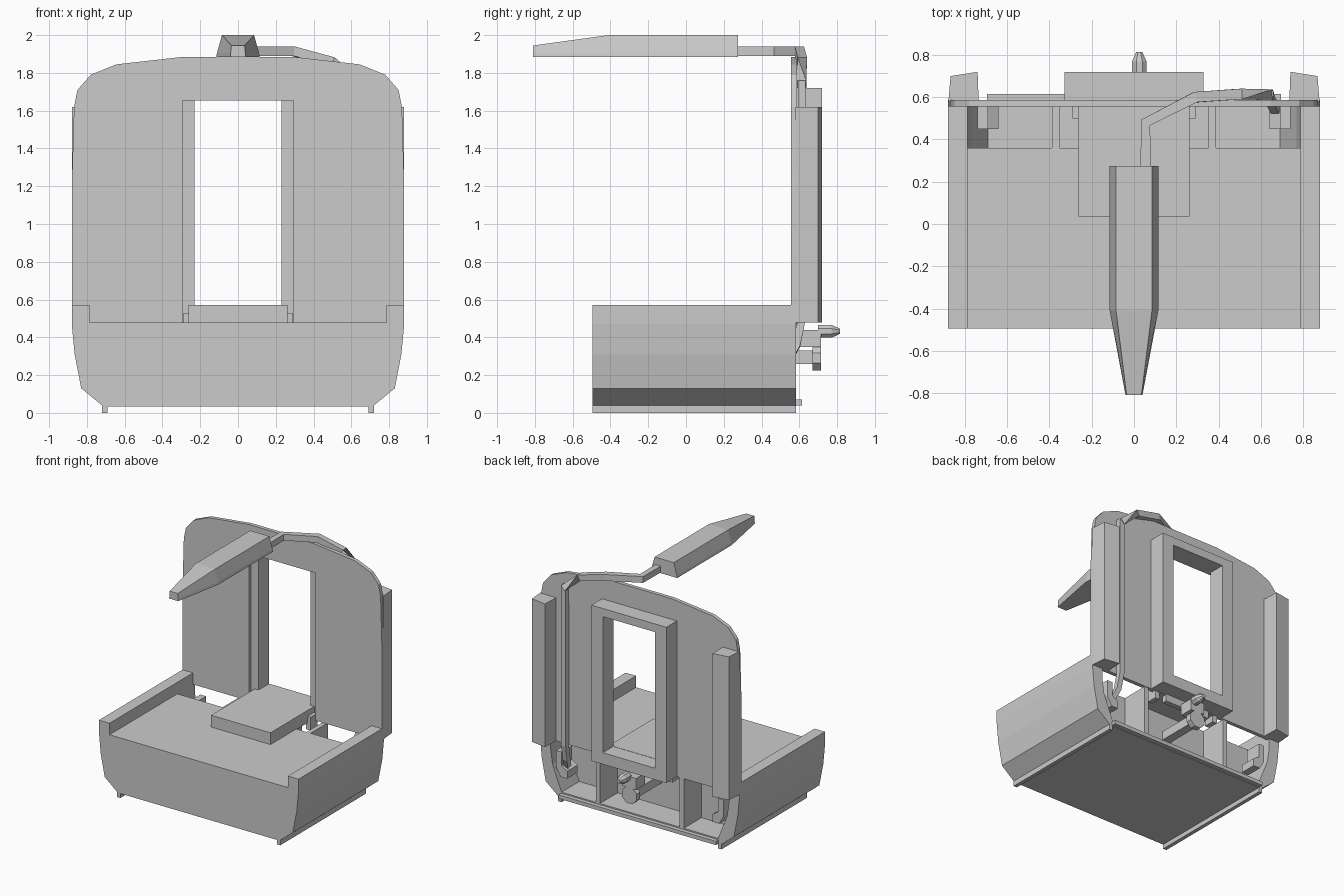
import bpy, bmesh, math
from mathutils import Vector

if "Cube" in bpy.data.objects:
    bpy.data.objects.remove(bpy.data.objects["Cube"])

grey = bpy.data.materials.new("plain grey")
grey.diffuse_color = (0.6, 0.6, 0.6, 1)
grey.use_nodes = True
grey.node_tree.nodes["Principled BSDF"].inputs["Base Color"].default_value = grey.diffuse_color


def finish(name, bm):
    bmesh.ops.recalc_face_normals(bm, faces=bm.faces)
    me = bpy.data.meshes.new(name)
    bm.to_mesh(me)
    bm.free()
    me.materials.append(grey)
    ob = bpy.data.objects.new(name, me)
    bpy.context.collection.objects.link(ob)
    return ob


def loft(name, rings):
    """Skin a list of equally long point rings and cap both ends."""
    bm = bmesh.new()
    vs = [[bm.verts.new(p) for p in r] for r in rings]
    n = len(vs[0])
    for a, b in zip(vs, vs[1:]):
        for i in range(n):
            j = (i + 1) % n
            bm.faces.new((a[i], a[j], b[j], b[i]))
    bm.faces.new(vs[0])
    bm.faces.new(vs[-1])
    return finish(name, bm)


def prism_y(name, pts, y0, y1):
    return loft(name, [[(x, y, z) for x, z in pts] for y in (y0, y1)])


def prism_z(name, pts, z0, z1):
    return loft(name, [[(x, y, z) for x, y in pts] for z in (z0, z1)])


def box(name, x0, x1, y0, y1, z0, z1):
    return prism_z(name, [(x0, y0), (x1, y0), (x1, y1), (x0, y1)], z0, z1)


def mirrored(half):
    """Right-hand half profile, bottom centre to top centre, closed by its mirror."""
    return half + [(-x, z) for x, z in reversed(half)]


def tube(name, path, w, h):
    """Rectangular section swept along a path."""
    pts = [Vector(p) for p in path]
    rings = []
    for i, p in enumerate(pts):
        d = (pts[min(i + 1, len(pts) - 1)] - pts[max(i - 1, 0)]).normalized()
        ref = Vector((0, 0, 1)) if abs(d.z) < 0.6 else Vector((0, 1, 0))
        s = d.cross(ref).normalized() * w
        u = s.cross(d).normalized() * h
        if i and (rings[-1][0] - pts[i - 1]).dot(s + u) < 0:
            s, u = -s, -u
        rings.append([p + s + u, p - s + u, p - s - u, p + s - u])
    return loft(name, rings)


# lower body: solid front part and open rear bay
hull = [(0.69, 0.035), (0.72, 0.04), (0.83, 0.13), (0.865, 0.31), (0.88, 0.47),
        (0.88, 0.57), (0.787, 0.57), (0.787, 0.478)]
prism_y("lower_body", mirrored(hull), -0.495, 0.36)
bay = hull[:-1] + [(0.787, 0.40), (0.77, 0.28), (0.69, 0.08)]
prism_y("rear_bay_shell", mirrored(bay), 0.36, 0.582)
box("rear_lip", -0.695, 0.695, 0.58, 0.615, 0.04, 0.07)

# upright end wall with doorway
wall = [(0.295, 0.478), (0.88, 0.478), (0.88, 1.2), (0.868, 1.62), (0.85, 1.71), (0.78, 1.79),
        (0.645, 1.845), (0.29, 1.885)]
door = [(-0.295, 0.478), (-0.295, 1.655), (0.295, 1.655)]
prism_y("end_wall", wall + [(-x, z) for x, z in reversed(wall)][:-1] + door, 0.557, 0.587)

# door frame at the back
box("frame_lintel", -0.33, 0.33, 0.587, 0.72, 1.655, 1.72)
box("frame_sill", -0.33, 0.33, 0.587, 0.72, 0.478, 0.57)
box("door_step", -0.262, 0.262, 0.035, 0.59, 0.472, 0.572)

# mirrored parts
for side, s in (("left", -1), ("right", 1)):
    box("frame_jamb_" + side, s * 0.23, s * 0.33, 0.585, 0.72, 0.57, 1.655)
    box("bottom_rail_" + side, s * 0.69, s * 0.72, -0.495, 0.582, 0, 0.04)
    prism_z("corner_post_" + side,
            [(s * x, y) for x, y in ((0.878, 0.58), (0.868, 0.70), (0.74, 0.72), (0.735, 0.58))],
            0.478, 1.62)
    box("bay_rib_" + side, s * 0.352, s * 0.388, 0.355, 0.582, 0.07, 0.478)
    box("step_bracket_" + side, s * 0.25, s * 0.29, 0.50, 0.585, 0.42, 0.525)
    prism_y("bay_bracket_" + side,
            [(s * x, z) for x, z in ((0.64, 0.20), (0.70, 0.20), (0.74, 0.27), (0.74, 0.40),
                                     (0.69, 0.40), (0.69, 0.29), (0.64, 0.26))], 0.45, 0.582)

# coupling under the door
ring = [(0.07 * math.cos(math.tau * (i + .5) / 8), 0.29 + 0.07 * math.sin(math.tau * (i + .5) / 8))
        for i in range(8)]
prism_y("coupling_disc", ring, 0.67, 0.715)
box("coupling_shaft", -0.035, 0.035, 0.36, 0.68, 0.26, 0.33)
box("coupling_block", -0.06, 0.06, 0.60, 0.715, 0.35, 0.44)
box("coupling_crossbar", -0.20, 0.20, 0.56, 0.60, 0.42, 0.478)
loft("coupling_pin", [[(0.025 + r * math.cos(a), y, 0.432 + r * math.sin(a))
                       for a in [math.tau * (i + .5) / 8 for i in range(8)]]
                      for y, r in ((0.70, 0.037), (0.77, 0.037), (0.815, 0.015))])

# overhead unit with tapered nose
def section(y, wb, wt, zt):
    zb = 1.885
    return [(-wb, y, zb), (wb, y, zb), (wb * 0.97, y, zb + 0.02), (wt, y, zt), (-wt, y, zt),
            (-wb * 0.97, y, zb + 0.02)]

loft("overhead_unit", [section(0.275, 0.115, 0.085, 2.0), section(-0.41, 0.115, 0.085, 2.0),
                       section(-0.81, 0.04, 0.035, 1.945)])

# pipe from overhead unit, over the wall and down into the bay
tube("overhead_pipe", [(0.055, 0.23, 1.915), (0.055, 0.48, 1.915), (0.29, 0.60, 1.915),
                       (0.50, 0.615, 1.86), (0.64, 0.612, 1.74)], 0.025, 0.025)
tube("down_pipe", [(0.64, 0.612, 1.76), (0.64, 0.61, 0.48), (0.645, 0.585, 0.36),
                   (0.67, 0.54, 0.28)], 0.02, 0.02)
